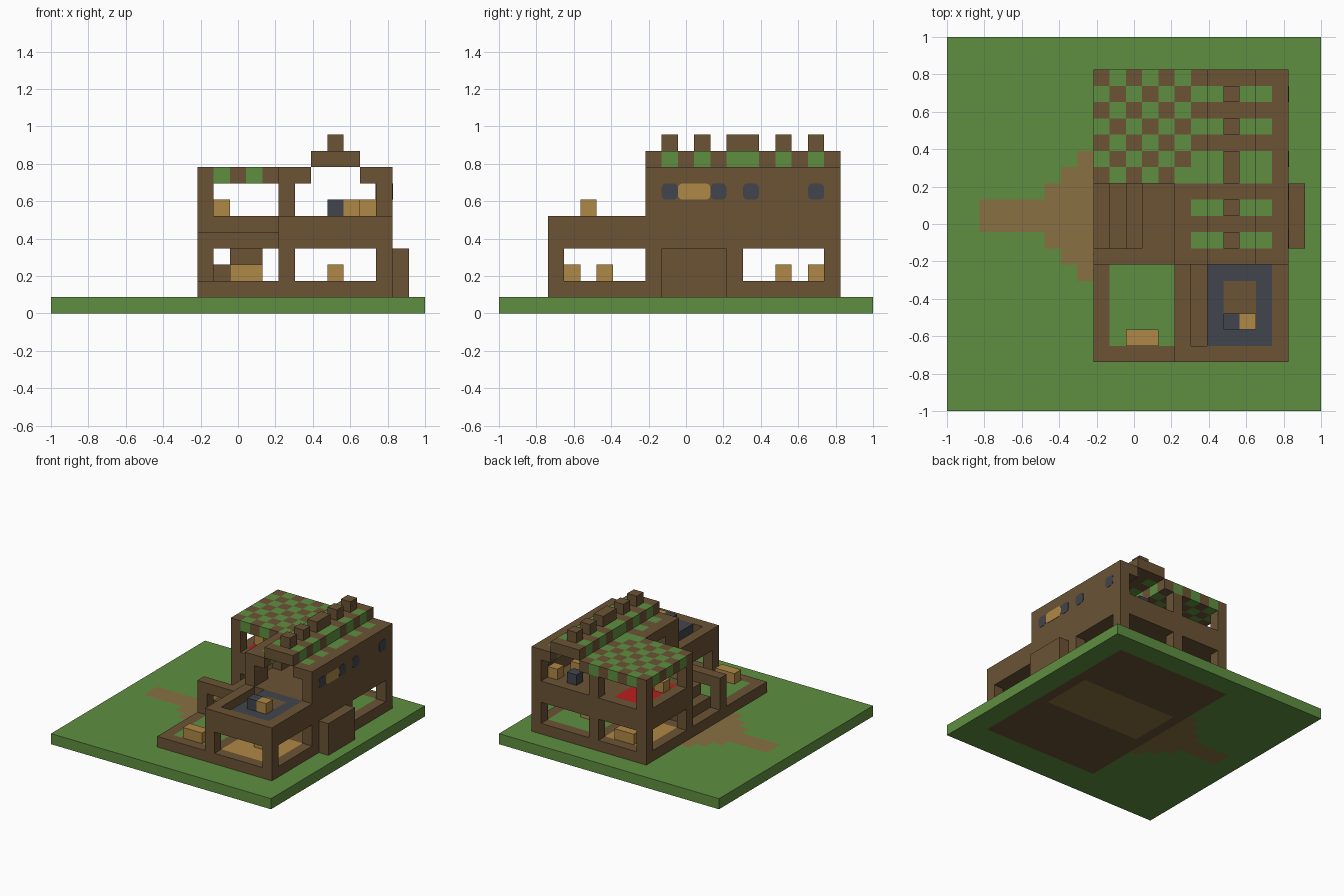
import bpy
import bmesh
from mathutils import Vector

if "Cube" in bpy.data.objects:
    bpy.data.objects.remove(bpy.data.objects["Cube"], do_unlink=True)

GRID = 23                  # blocks along the lawn
UNIT = 2.0 / GRID          # edge of one block


def linear(channel):
    c = channel / 255
    return c / 12.92 if c <= 0.04045 else ((c + 0.055) / 1.055) ** 2.4


def make_material(name, red, green, blue):
    mat = bpy.data.materials.new(name)
    colour = (linear(red), linear(green), linear(blue), 1.0)
    mat.diffuse_color = colour
    mat.use_nodes = True
    shader = mat.node_tree.nodes["Principled BSDF"]
    shader.inputs["Base Color"].default_value = colour
    shader.inputs["Roughness"].default_value = 0.9
    return mat


grass = make_material("grass_green", 95, 143, 65)
timber = make_material("timber_brown", 107, 83, 53)
planks = make_material("plank_gold", 176, 136, 70)
path_tan = make_material("path_tan", 137, 112, 65)
slate = make_material("slate_grey", 65, 69, 76)
carpet = make_material("carpet_red", 185, 30, 32)

cells = {}                 # block position -> (part name, material)


def block_range(xs, ys, zs):
    return [(x, y, z) for x in range(*xs) for y in range(*ys) for z in range(*zs)]


def fill(part, mat, xs, ys, zs):
    for cell in block_range(xs, ys, zs):
        cells[cell] = (part, mat)


def carve(xs, ys, zs):
    for cell in block_range(xs, ys, zs):
        cells.pop(cell, None)


# Spans shared by many parts, in blocks
HOUSE_X, HOUSE_Y = (9, 21), (3, 21)
LEFT_X, RIGHT_X = (9, 14), (14, 21)
LEFT_ROOM, RIGHT_ROOM = (10, 14), (15, 20)
FRONT_ROOM, BACK_ROOM = (4, 9), (15, 20)
STAIR_Y = (10, 14)
MAIN_Y, LEFT_Y = (9, 21), (14, 21)
SILL, LOW, SLAB, HIGH, EAVES, RIDGE, CAP = (
    (1, 2), (2, 4), (4, 6), (6, 8), (8, 9), (9, 10), (10, 11))
CRATE_LOW, CRATE_HIGH = (2, 3), (6, 7)

# Lawn with the widening path and the house footing
fill("lawn", grass, (0, GRID), (0, GRID), (0, 1))
fill("lawn", path_tan, (2, 6), (11, 13), (0, 1))
for step in range(3):
    fill("lawn", path_tan, (6 + step, 7 + step), (10 - step, 14 + step), (0, 1))
fill("lawn", timber, HOUSE_X, HOUSE_Y, (0, 1))
fill("lawn", path_tan, (10, 20), (10, 15), (0, 1))

# Foundation with room floors and patio
fill("foundation", timber, HOUSE_X, HOUSE_Y, SILL)
fill("foundation", grass, LEFT_ROOM, FRONT_ROOM, SILL)
fill("foundation", planks, RIGHT_ROOM, FRONT_ROOM, SILL)
fill("foundation", planks, LEFT_ROOM, BACK_ROOM, SILL)
fill("foundation", grass, RIGHT_ROOM, BACK_ROOM, SILL)

# Lower storey: posts and walls left around carved openings
fill("lower_storey", timber, RIGHT_X, HOUSE_Y, LOW)
fill("lower_storey", timber, LEFT_X, LEFT_Y, LOW)
carve(RIGHT_ROOM, HOUSE_Y, LOW)
carve(LEFT_ROOM, LEFT_Y, LOW)
for room in (FRONT_ROOM, BACK_ROOM):
    carve(HOUSE_X, room, LOW)

# Floor slab of the upper storey, terrace and carpet
fill("upper_floor", timber, RIGHT_X, HOUSE_Y, SLAB)
fill("upper_floor", timber, LEFT_X, LEFT_Y, SLAB)
fill("upper_floor", slate, (16, 20), FRONT_ROOM, (5, 6))
fill("upper_floor", timber, (17, 19), (6, 8), (5, 6))
carve((15, 16), FRONT_ROOM, (5, 6))
fill("upper_floor", carpet, (10, 13), BACK_ROOM, (5, 6))

# Upper storey
fill("upper_storey", timber, RIGHT_X, MAIN_Y, HIGH)
fill("upper_storey", timber, LEFT_X, LEFT_Y, HIGH)
carve(RIGHT_ROOM, MAIN_Y, HIGH)
carve(LEFT_ROOM, LEFT_Y, HIGH)
carve((9, 15), BACK_ROOM, HIGH)
carve((14, 15), (11, 13), HIGH)

# Stair porch beside the patio
fill("stair_porch", timber, LEFT_X, (9, 10), (2, 5))
carve(LEFT_ROOM, (9, 10), LOW)
for x, bottom, top in ((10, 2, 3), (11, 2, 4), (12, 3, 5), (13, 4, 5)):
    fill("stairs", timber, (x, x + 1), STAIR_Y, (bottom, top))

# Side shed
fill("side_shed", timber, (21, 22), STAIR_Y, (1, 4))

# Chequered flat roof
fill("flat_roof", timber, LEFT_X, LEFT_Y, EAVES)
# Stepped ridge roof, open under the ridge
fill("ridge_roof", timber, (14, 16), MAIN_Y, EAVES)
fill("ridge_roof", timber, (19, 21), MAIN_Y, EAVES)
fill("ridge_roof", timber, (16, 19), MAIN_Y, RIDGE)
for x, y, z in block_range((9, 15), LEFT_Y, EAVES):
    if (x + y) % 2 == 0:
        cells[x, y, z] = (cells[x, y, z][0], grass)
for y in (10, 12, 14, 15, 17, 19):
    row = (y, y + 1)
    for x, level in ((15, EAVES), (16, RIDGE), (18, RIDGE), (19, EAVES)):
        fill("ridge_roof", grass, (x, x + 1), row, level)
    fill("ridge_caps", timber, (17, 18), row, CAP)

# Crates and benches
fill("patio_bench", planks, (11, 13), (4, 5), CRATE_LOW)
fill("back_bench", planks, (11, 13), (19, 20), CRATE_LOW)
for y in (6, 17):
    fill("lower_crates", planks, (17, 18), (y, y + 1), CRATE_LOW)
for x, y, mat in ((17, 5, slate), (18, 5, planks), (17, 19, slate),
                  (19, 19, planks), (18, 17, planks), (10, 16, planks)):
    fill("upper_crates", mat, (x, x + 1), (y, y + 1), CRATE_HIGH)


def build_part(part):
    """Mesh the exposed sides of a part's blocks and merge flat areas."""
    bm = bmesh.new()
    mesh = bpy.data.meshes.new(part)
    verts, mats = {}, []

    def corner(p):
        if p not in verts:
            verts[p] = bm.verts.new([p[0] * UNIT - 1, p[1] * UNIT - 1, p[2] * UNIT])
        return verts[p]

    for cell, (owner, mat) in cells.items():
        if owner != part:
            continue
        if mat not in mats:
            mats.append(mat)
            mesh.materials.append(mat)
        for axis in range(3):
            u, v = (axis + 1) % 3, (axis + 2) % 3
            for side in (0, 1):
                neighbour = list(cell)
                neighbour[axis] += 2 * side - 1
                if tuple(neighbour) in cells:
                    continue
                loop = []
                for du, dv in ((0, 0), (1, 0), (1, 1), (0, 1)):
                    p = list(cell)
                    p[axis] += side
                    p[u] += du
                    p[v] += dv
                    loop.append(corner(tuple(p)))
                face = bm.faces.new(loop if side else loop[::-1])
                face.material_index = mats.index(mat)
    bmesh.ops.dissolve_limit(bm, angle_limit=0.01, verts=bm.verts[:],
                             edges=bm.edges[:], delimit={'MATERIAL'})
    bm.to_mesh(mesh)
    bm.free()
    bpy.context.collection.objects.link(bpy.data.objects.new(part, mesh))


for part in dict.fromkeys(owner for owner, mat in cells.values()):
    build_part(part)


def window(name, mat, start, width, x):
    """Thin pane with rounded corners on the side wall."""
    bm = bmesh.new()
    bmesh.ops.create_cube(bm, size=1)
    for v in bm.verts:
        v.co = Vector((v.co.x * 0.006, v.co.y * width * UNIT, v.co.z * UNIT))
    long_edges = [e for e in bm.edges
                  if abs(e.verts[0].co.x - e.verts[1].co.x) > 0.001]
    bmesh.ops.bevel(bm, geom=long_edges, offset=UNIT * 0.28, segments=3,
                    profile=0.5, affect='EDGES')
    mesh = bpy.data.meshes.new(name)
    bm.to_mesh(mesh)
    bm.free()
    mesh.materials.append(mat)
    pane = bpy.data.objects.new(name, mesh)
    pane.location = (x * UNIT - 1, (start + width / 2) * UNIT - 1, 7.5 * UNIT)
    bpy.context.collection.objects.link(pane)


# Panes on both faces of the side wall
for face_x, label in ((20, "inner"), (21, "outer")):
    for y in (10, 13, 15, 19):
        window(label + "_window", slate, y, 1, face_x)
    window(label + "_shutter", planks, 11, 2, face_x)
